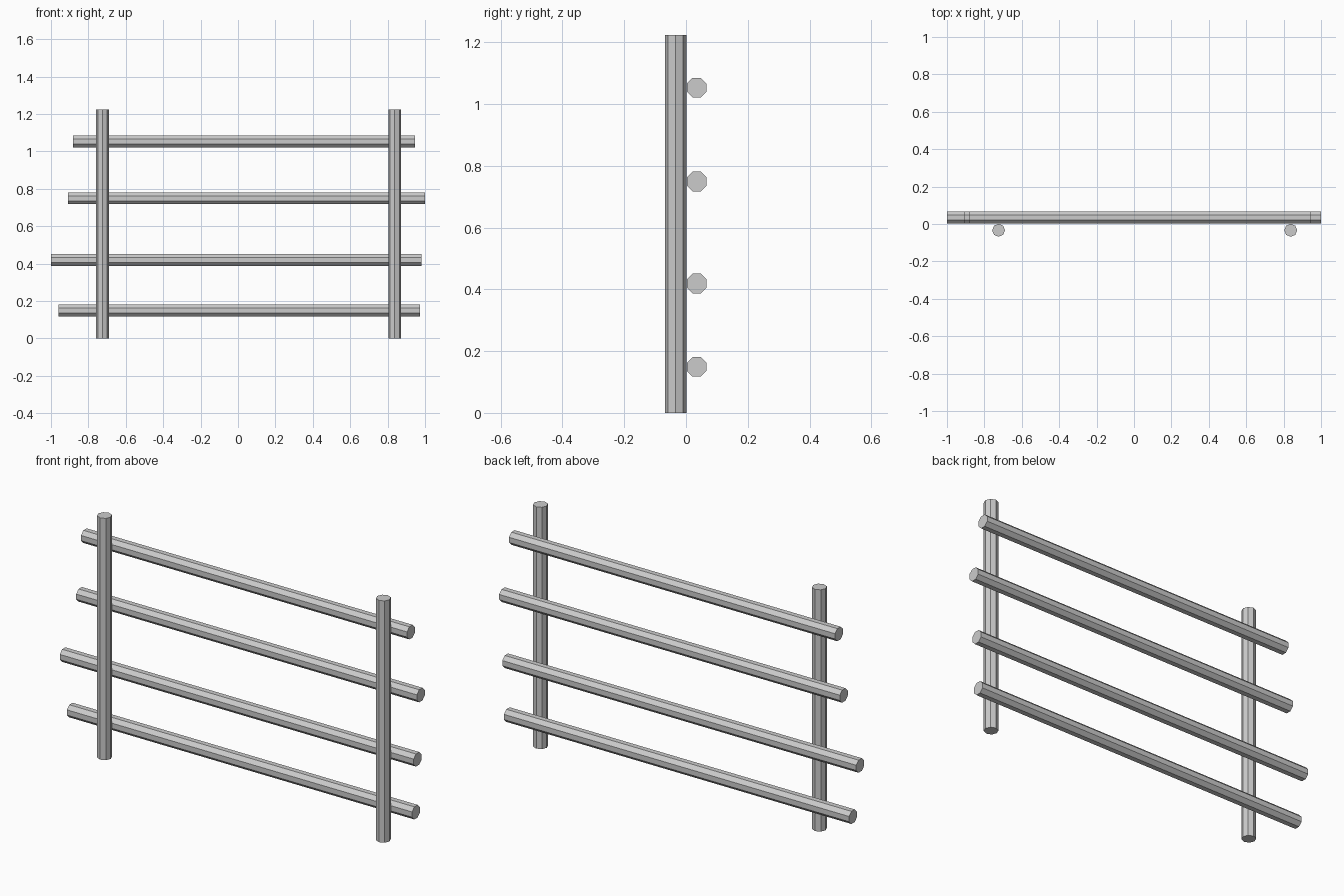
import bpy
from math import pi

if "Cube" in bpy.data.objects:
    bpy.data.objects.remove(bpy.data.objects["Cube"])

R = 0.0345  # pole radius, all poles are eight-sided


def pole(name, length, location, rotation=(0, 0, 0)):
    bpy.ops.mesh.primitive_cylinder_add(
        vertices=8, radius=R, depth=length, location=location, rotation=rotation)
    obj = bpy.context.object
    obj.name = name
    return obj


# Upright posts on the front side
HEIGHT = 1.224
for name, x in (("left_post", -0.724), ("right_post", 0.838)):
    pole(name, HEIGHT, (x, -0.0335, HEIGHT / 2))

# Horizontal rails behind the posts, flat side up, with uneven ends
rails = [
    ("bottom_rail", -0.96, 0.973, 0.149),
    ("lower_middle_rail", -1.0, 0.982, 0.419),
    ("upper_middle_rail", -0.908, 1.0, 0.749),
    ("top_rail", -0.881, 0.945, 1.053),
]
for name, x0, x1, z in rails:
    pole(name, x1 - x0, ((x0 + x1) / 2, 0.0345, z), (0, pi / 2, pi))
    # Turn the octagon about the rail so a flat face points up
    bpy.context.object.rotation_euler.rotate_axis('Z', pi / 8)
